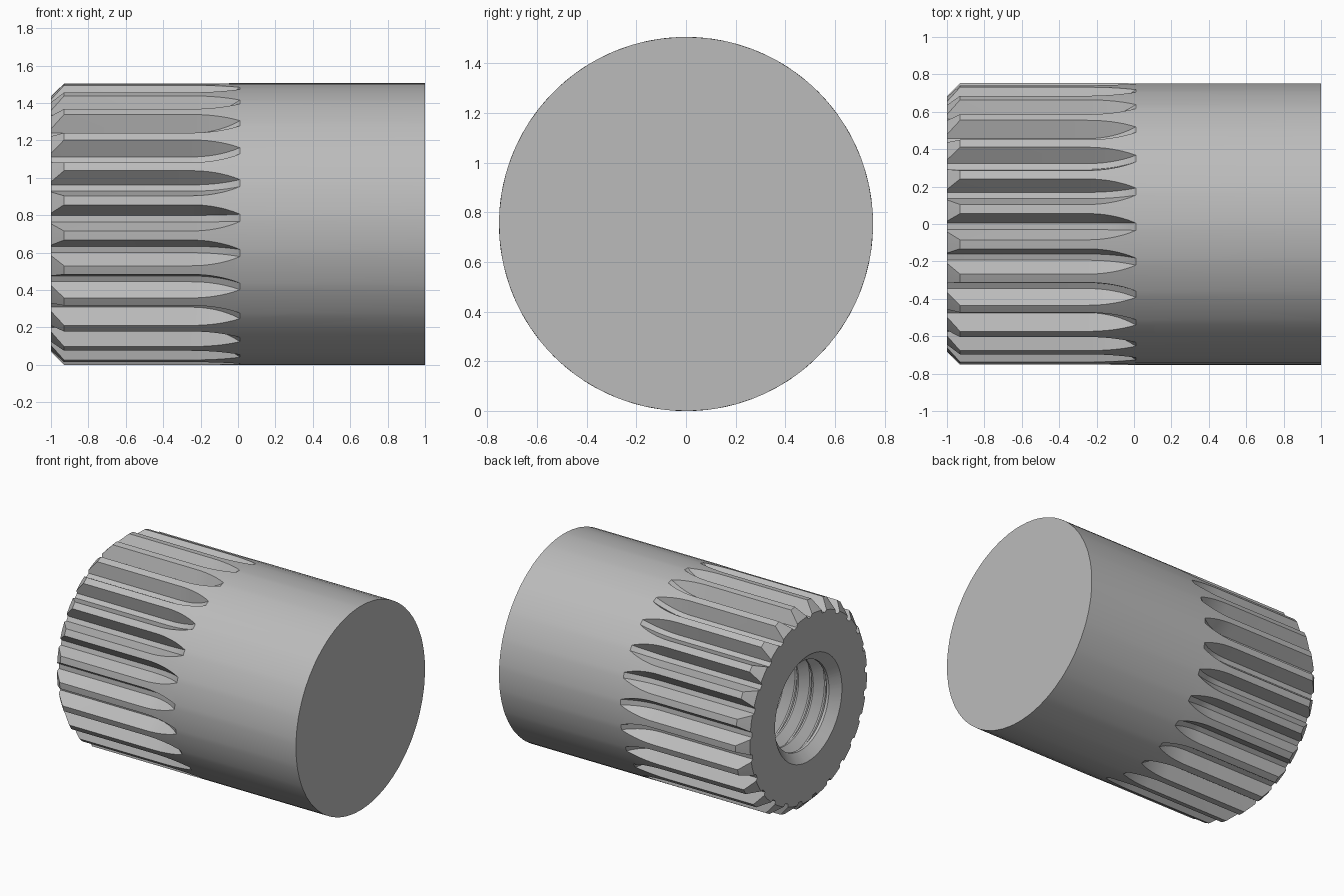
import bpy, bmesh, math

if "Cube" in bpy.data.objects:
    bpy.data.objects.remove(bpy.data.objects["Cube"], do_unlink=True)

RADIUS, FLOOR, END = 0.753, 0.662, 0.683   # outside, groove floor, chamfered end
GROOVES = 25
PHASE = math.radians(2.5)
FLOOR_HALF = math.radians(1.5)             # half width of the groove floor
FLANK = math.radians(3.85) / (RADIUS - FLOOR)

steel = bpy.data.materials.new("steel grey")
steel.use_nodes = True
colour = (0.5, 0.5, 0.5, 1)
steel.diffuse_color = colour
steel.node_tree.nodes["Principled BSDF"].inputs["Base Color"].default_value = colour


def ring(x, outer, floor):
    """Cross-section of lands and trapezoid grooves at one station."""
    pitch = 2 * math.pi / GROOVES
    half = FLOOR_HALF + FLANK * max(END - FLOOR, outer - floor) if outer < FLOOR \
        else FLOOR_HALF + FLANK * (outer - floor)
    profile = [(-half, outer), (-FLOOR_HALF, floor), (FLOOR_HALF, floor),
               (half, outer), (pitch / 2, outer)]
    points = []
    for i in range(GROOVES):
        for offset, r in profile:
            a = PHASE + i * pitch + offset
            points.append((x, -r * math.cos(a), RADIUS + r * math.sin(a)))
    return points


def loft(name, rings, cap=True):
    """Join successive cross-sections into a skin, closing the last one."""
    bm = bmesh.new()
    loops = [[bm.verts.new(p) for p in points] for points in rings]
    count = len(loops[0])
    for a, b in zip(loops, loops[1:]):
        for i in range(count):
            j = (i + 1) % count
            bm.faces.new((a[i], a[j], b[j], b[i]))
    if cap:
        bm.faces.new(loops[-1])
    bmesh.ops.remove_doubles(bm, verts=bm.verts, dist=1e-5)
    bmesh.ops.recalc_face_normals(bm, faces=bm.faces)
    mesh = bpy.data.meshes.new(name)
    bm.to_mesh(mesh)
    bm.free()
    obj = bpy.data.objects.new(name, mesh)
    bpy.context.collection.objects.link(obj)
    mesh.materials.append(steel)
    bpy.ops.object.select_all(action="DESELECT")
    obj.select_set(True)
    bpy.context.view_layer.objects.active = obj
    bpy.ops.object.shade_smooth_by_angle(angle=math.radians(25))
    return obj


# Body: annular end, chamfer, grooves with arc run-out, plain shank
MOUTH, RUN_START, RUN_END, STEPS = 0.39, -0.25, 0.01, 8
body = [ring(-1, MOUTH, MOUTH), ring(-1, END, FLOOR), ring(-0.93, RADIUS, FLOOR)]
depth, length = RADIUS - FLOOR, RUN_END - RUN_START
arc = (length ** 2 + depth ** 2) / (2 * depth)
for s in range(STEPS + 1):
    d = length * s / STEPS
    rise = arc - math.sqrt(arc ** 2 - d ** 2)
    body.append(ring(RUN_START + d, RADIUS, FLOOR + rise))
body.append(ring(1, RADIUS, RADIUS))
loft("splined_body", body)

# Bore: countersink, thread ridges, blind conical bottom
MINOR, MAJOR, PITCH = 0.325, 0.385, 0.12
bore = [(-1, MOUTH), (-0.94, MINOR)]
for i in range(11):
    x = -0.92 + i * PITCH
    bore += [(x, MINOR), (x + 0.4 * PITCH, MAJOR),
             (x + 0.5 * PITCH, MAJOR), (x + 0.9 * PITCH, MINOR)]
bore += [(0.55, MINOR), (0.7, 0.02)]
threaded_bore = loft("threaded_bore", [ring(x, r, r) for x, r in bore])
threaded_bore.data.flip_normals()
